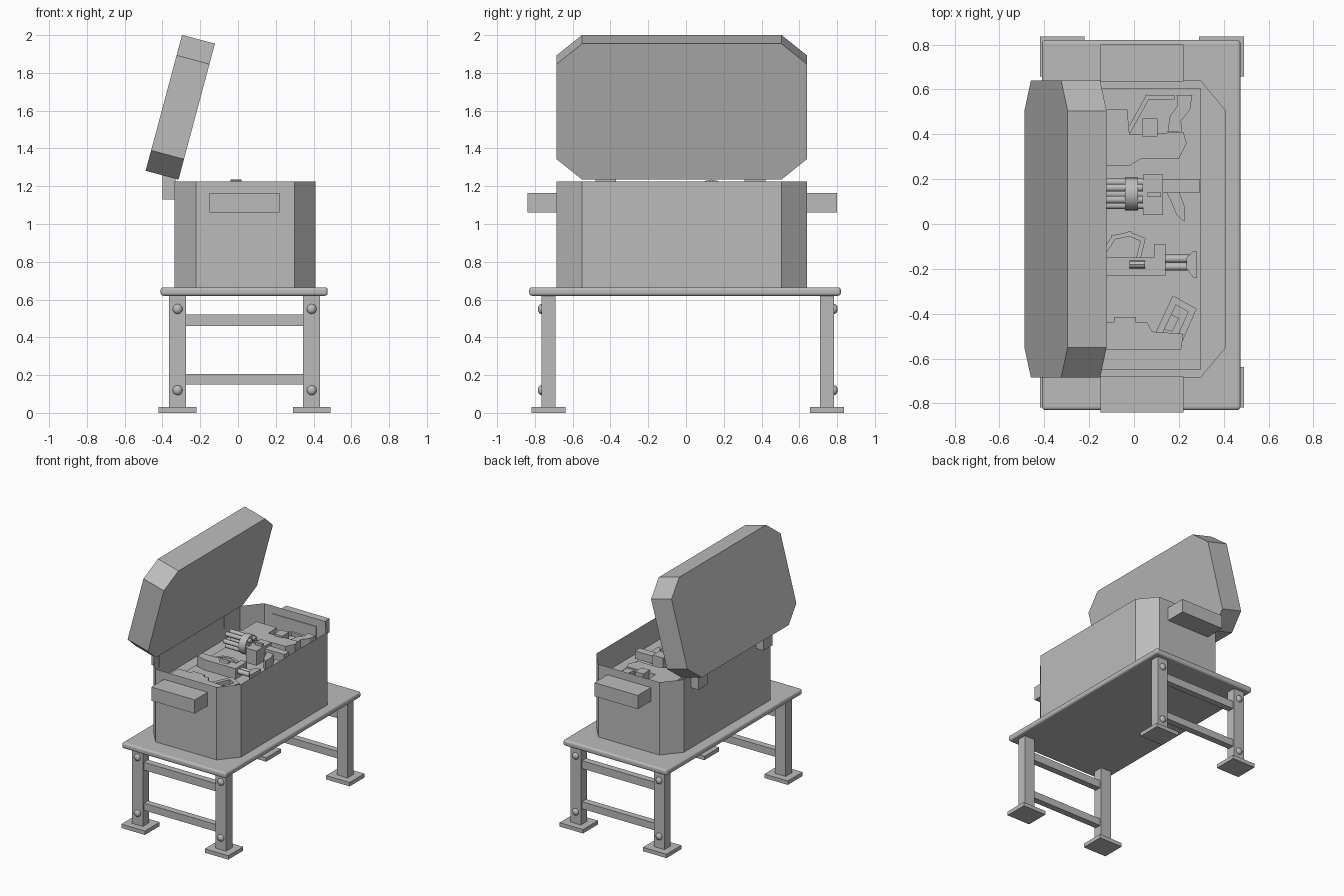
import bpy, bmesh, math
from mathutils import Matrix, Vector

cube = bpy.data.objects.get("Cube")
if cube:
    bpy.data.objects.remove(cube, do_unlink=True)

GREY = (0.5, 0.5, 0.5, 1)
mat = bpy.data.materials.new("plain_grey")
mat.use_nodes = True
mat.diffuse_color = GREY
mat.node_tree.nodes["Principled BSDF"].inputs["Base Color"].default_value = GREY


def finish(name, bm, smooth=False):
    bmesh.ops.recalc_face_normals(bm, faces=bm.faces)
    me = bpy.data.meshes.new(name)
    bm.to_mesh(me)
    bm.free()
    me.materials.append(mat)
    ob = bpy.data.objects.new(name, me)
    bpy.context.collection.objects.link(ob)
    if smooth:
        bpy.ops.object.select_all(action='DESELECT')
        ob.select_set(True)
        bpy.context.view_layer.objects.active = ob
        bpy.ops.object.shade_smooth_by_angle(angle=math.radians(40))
    return ob


def prism_mesh(points, z0, z1):
    """Extrude a flat outline upwards; returns the mesh."""
    bm = bmesh.new()
    low = [bm.verts.new((x, y, z0)) for x, y in points]
    high = [bm.verts.new((x, y, z1)) for x, y in points]
    bm.faces.new(low[::-1])
    bm.faces.new(high)
    for i in range(len(points)):
        j = (i + 1) % len(points)
        bm.faces.new((low[i], low[j], high[j], high[i]))
    return bm


def prism(name, points, z0, z1):
    return finish(name, prism_mesh(points, z0, z1))


def block(name, x, y, z):
    return prism(name, [(x[0], y[0]), (x[1], y[0]), (x[1], y[1]), (x[0], y[1])], *z)


def rod(name, x, y, z, r, sides=12):
    """Cylinder along x."""
    bm = bmesh.new()
    place = Matrix.Translation((sum(x) / 2, y, z)) @ Matrix.Rotation(math.pi / 2, 4, 'Y')
    bmesh.ops.create_cone(bm, cap_ends=True, segments=sides, radius1=r, radius2=r,
                          depth=x[1] - x[0], matrix=place)
    return finish(name, bm, True)


def strip(name, path, width, z0, z1):
    """Bent flat bar following a path in plan."""
    for i, (a, b) in enumerate(zip(path, path[1:])):
        a, b = Vector(a), Vector(b)
        d = (b - a).normalized() * width / 2
        n = Vector((-d.y, d.x))
        prism(f"{name}_{i + 1}", [a - d - n, b + d - n, b + d + n, a - d + n], z0, z1)


def octagon(x0, x1, y0, y1, cx, cy):
    return [(x0 + cx, y0), (x1 - cx, y0), (x1, y0 + cy), (x1, y1 - cy),
            (x1 - cx, y1), (x0 + cx, y1), (x0, y1 - cy), (x0, y0 + cy)]


# Bench top with rounded edge
top = block("bench_top", (-.41, .475), (-.83, .82), (.62, .665))
bev = top.modifiers.new("round_edge", 'BEVEL')
bev.width, bev.segments = .015, 3

# Legs, feet, bolts and rails
for end, yc, out in (("front", -.728, -1), ("back", .747, 1)):
    for side, xc in (("right", -.32), ("left", .39)):
        tag = f"{end}_{side}"
        block(f"leg_{tag}", (xc - .045, xc + .045), (yc - .037, yc + .037), (.02, .63))
        block(f"foot_{tag}", (xc - .1, xc + .1), (yc - .09, yc + .09), (0, .03))
        for level, z in (("lower", .12), ("upper", .55)):
            bm = bmesh.new()
            place = Matrix.Translation((xc, yc + out * .037, z)) @ Matrix.Diagonal((1, .75, 1, 1))
            bmesh.ops.create_uvsphere(bm, u_segments=16, v_segments=10, radius=.026, matrix=place)
            finish(f"bolt_{level}_{tag}", bm, True)
    for level, z in (("lower", (.15, .205)), ("upper", (.46, .52))):
        block(f"rail_{level}_{end}", (-.29, .36), (yc - .025, yc + .025), z)

# Hollow chest with a rim
bm = prism_mesh(octagon(-.335, .41, -.685, .64, .112, .135), .66, 1.225)
rim = max(bm.faces, key=lambda f: f.calc_center_median().z)
bmesh.ops.inset_region(bm, faces=[rim], thickness=.033)
ext = bmesh.ops.extrude_face_region(bm, geom=[rim])
if rim.is_valid:
    bmesh.ops.delete(bm, geom=[rim], context='FACES_ONLY')
bmesh.ops.translate(bm, vec=(0, 0, -.185),
                    verts=[v for v in ext["geom"] if isinstance(v, bmesh.types.BMVert)])
finish("chest", bm)
block("tray", (-.22, .298), (-.65, .605), (1.03, 1.07))

# Chest handles
block("handle_front", (-.15, .22), (-.84, -.68), (1.06, 1.165))
block("handle_back", (-.15, .22), (.635, .8), (1.06, 1.165))

# Open lid and its hinges
lid = prism("lid", octagon(0, .745, -.685, .64, .112, .135), 0, .18)
lid.matrix_world = Matrix.Translation((-.315, 0, 1.235)) @ Matrix.Rotation(math.radians(-75), 4, 'Y')
for tag, y in (("front", -.425), ("back", .365)):
    block(f"hinge_{tag}", (-.4, -.33), (y - .055, y + .055), (1.13, 1.262))

# Back pistol: body, frame, trigger guard, grip
Z = 1.065
prism("back_pistol_body", [(-.2, .51), (-.03, .51), (-.02, .4), (.22, .41), (.235, .36),
                           (.2, .29), (.03, .29), (-.02, .26), (-.2, .26)], Z, 1.14)
strip("back_pistol_guard", [(-.02, .42), (.06, .565), (.17, .565)], .02, Z + .02, 1.11)
block("back_pistol_latch", (.035, .105), (.39, .47), (Z, 1.155))
prism("back_pistol_grip", [(.19, .575), (.26, .575), (.25, .51), (.21, .46), (.215, .41),
                           (.15, .41), (.16, .48), (.195, .53)], Z, 1.13)

# Rotary gun: barrel cluster, drum, body, stock, handle
cy, cz = .135, 1.16
for i in range(6):
    a = i * math.pi / 3
    rod(f"rotary_barrel_{i + 1}", (-.175, .04), cy + .052 * math.cos(a), cz + .052 * math.sin(a), .017, 10)
rod("rotary_spindle", (-.15, .05), cy, cz, .02)
rod("rotary_drum", (-.04, .018), cy, cz, .075, 16)
block("rotary_body", (.04, .13), (.04, .22), (Z, 1.18))
block("rotary_sight", (.06, .12), (.12, .14), (1.17, 1.2))
block("rotary_stock", (.12, .295), (.14, .2), (1.1, 1.16))
prism("rotary_handle", [(.14, .15), (.2, .15), (.225, .08), (.225, .01), (.19, .04), (.17, .09)], Z, 1.14)

# Flared gun: body, guard, twin barrels, muzzle
prism("flared_gun_body", [(-.2, -.15), (.09, -.15), (.09, -.09), (.14, -.09), (.14, -.23),
                          (-.12, -.23), (-.2, -.21)], Z, 1.15)
strip("flared_gun_guard", [(-.13, -.12), (-.09, -.06), (-.02, -.045), (.04, -.07), (.02, -.15)],
      .02, Z + .02, 1.12)
for i, y in enumerate((-.155, -.19)):
    rod(f"flared_gun_barrel_{i + 1}", (.13, .26), y, 1.115, .018, 10)
prism("flared_gun_muzzle", [(.235, -.15), (.265, -.12), (.28, -.12), (.28, -.24),
                            (.265, -.24), (.235, -.2)], Z + .01, 1.145)
rod("flared_gun_pin", (-.02, .05), -.18, 1.15, .018, 8)

# Front pistol: slide, guard, grip
prism("front_pistol_body", [(-.2, -.56), (.21, -.56), (.22, -.49), (.08, -.48), (.06, -.44), (.01, -.44),
                            (.01, -.415), (-.09, -.415), (-.09, -.44), (-.2, -.44)], Z, 1.14)
strip("front_pistol_grip", [(.11, -.49), (.18, -.34), (.26, -.385), (.21, -.5)], .03, Z, 1.13)
prism("front_pistol_trigger", [(.13, -.47), (.16, -.4), (.2, -.42), (.17, -.48)], Z, 1.1)
